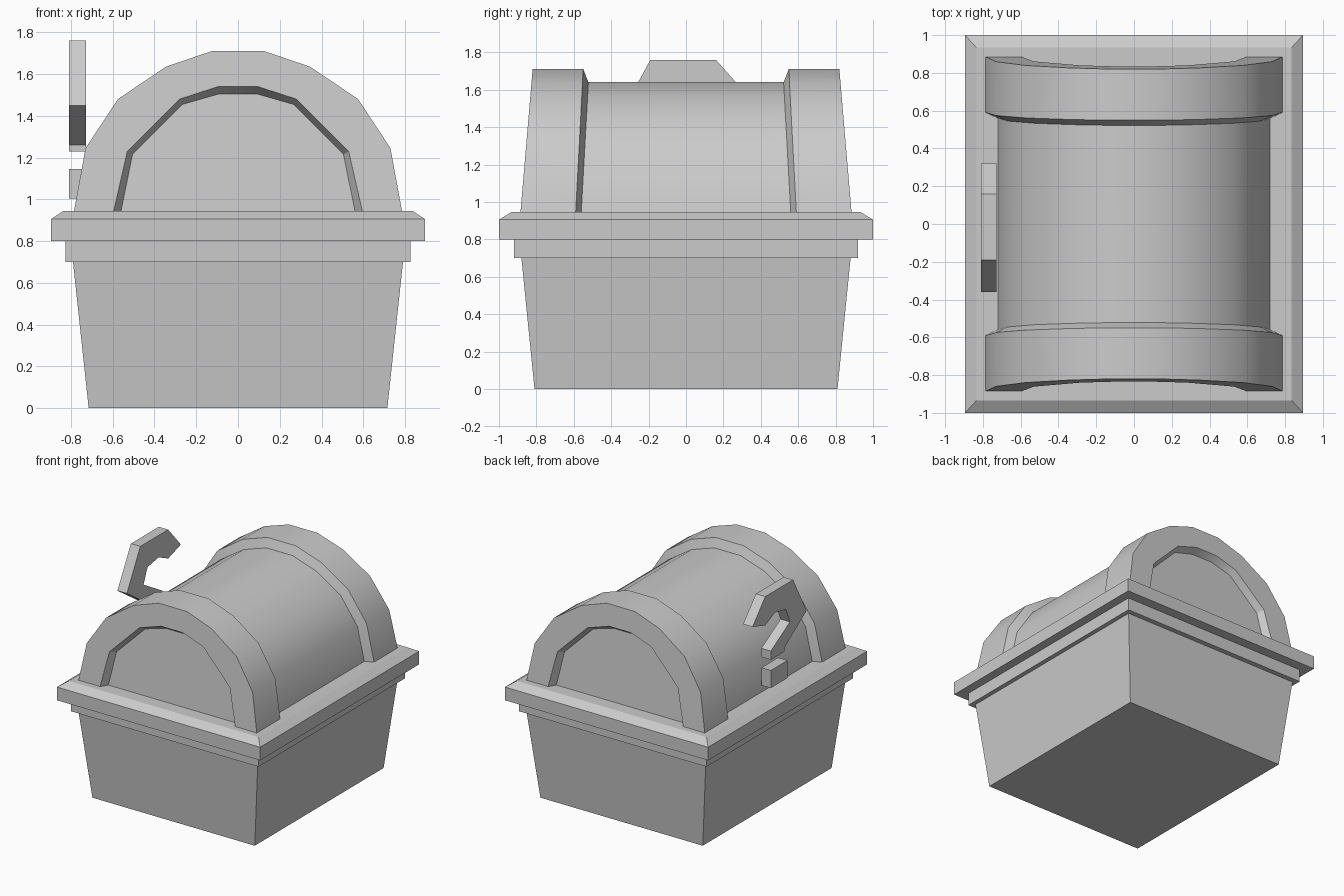
import bpy, bmesh

cube = bpy.data.objects.get("Cube")
if cube:
    bpy.data.objects.remove(cube, do_unlink=True)

grey = bpy.data.materials.new("plain_grey")
grey.use_nodes = True
grey.diffuse_color = (0.6, 0.6, 0.6, 1)
grey.node_tree.nodes["Principled BSDF"].inputs["Base Color"].default_value = (0.6, 0.6, 0.6, 1)


def finish(name, bm):
    mesh = bpy.data.meshes.new(name)
    bm.to_mesh(mesh)
    bm.free()
    mesh.materials.append(grey)
    obj = bpy.data.objects.new(name, mesh)
    bpy.context.collection.objects.link(obj)
    return obj


def bridge(bm, a, b, closed=False):
    for i in range(len(a) if closed else len(a) - 1):
        j = (i + 1) % len(a)
        bm.faces.new((a[i], a[j], b[j], b[i]))


def tapered_box(name, rings):
    """Closed solid through rectangles given as (half width, half depth, height)."""
    bm = bmesh.new()
    loops = [[bm.verts.new((sx * w, sy * d, z))
              for sx, sy in ((-1, -1), (1, -1), (1, 1), (-1, 1))] for w, d, z in rings]
    for a, b in zip(loops, loops[1:]):
        bridge(bm, a, b, True)
    bm.faces.new(loops[0][::-1])
    bm.faces.new(loops[-1])
    bmesh.ops.recalc_face_normals(bm, faces=bm.faces)
    return finish(name, bm)


def side_plate(name, outline, x0, x1):
    """Extrude a (y, z) outline across x."""
    bm = bmesh.new()
    a, b = ([bm.verts.new((x, y, z)) for y, z in outline] for x in (x0, x1))
    bridge(bm, a, b, True)
    bm.faces.new(a)
    bm.faces.new(b[::-1])
    bmesh.ops.recalc_face_normals(bm, faces=bm.faces)
    return finish(name, bm)


# Tapered base and its two rims
tapered_box("chest_base", [(0.715, 0.81, 0), (0.79, 0.88, 0.7)])
tapered_box("lower_rim", [(0.825, 0.92, 0.7), (0.825, 0.92, 0.8)])
tapered_box("upper_rim", [(0.895, 1, 0.8), (0.895, 1, 0.905), (0.835, 0.935, 0.945)])

# Arched lid: half profiles from the rim to the crown
DECK = 0.945
band = [(0.785, DECK), (0.73, 1.245), (0.575, 1.48), (0.345, 1.635), (0.125, 1.71)]
barrel = [(0.72, DECK), (0.67, 1.215), (0.53, 1.43), (0.32, 1.57), (0.115, 1.64)]
recess = [(0.595, DECK), (0.53, 1.23), (0.28, 1.48), (0.095, 1.54)]
panel = [(0.56, DECK), (0.505, 1.215), (0.265, 1.455), (0.09, 1.505)]


def arch(bm, half, y, lean):
    """Arch vertices; the arch leans toward the middle as it rises."""
    full = [(-x, z) for x, z in half] + half[::-1]
    return [bm.verts.new((x, y + lean * (z - DECK), z)) for x, z in full]


bm = bmesh.new()
panel_loop = arch(bm, panel, -0.83, 0.085)
recess_loop = arch(bm, recess, -0.885, 0.085)
front_loop = arch(bm, band, -0.885, 0.085)
back_loop = arch(bm, band, -0.59, 0.053)
neck_loop = arch(bm, barrel, -0.56, 0.055)
middle_loop = arch(bm, barrel, 0, 0)
panel_face = bm.faces.new(panel_loop)
bridge(bm, panel_loop, recess_loop)
bm.faces.new(front_loop + recess_loop[::-1])
for a, b in ((front_loop, back_loop), (back_loop, neck_loop), (neck_loop, middle_loop)):
    bridge(bm, a, b)
bmesh.ops.recalc_face_normals(bm, faces=bm.faces)
bm.normal_update()
if panel_face.normal.y > 0:
    bmesh.ops.reverse_faces(bm, faces=bm.faces)
lid = finish("arched_lid", bm)
mirror = lid.modifiers.new("Mirror", 'MIRROR')
mirror.use_axis = (False, True, False)
bpy.ops.object.select_all(action='DESELECT')
lid.select_set(True)
bpy.context.view_layer.objects.active = lid
bpy.ops.object.shade_smooth_by_angle(angle=0.5)

# Hook ornament and block beside the lid
hook = [(-0.19, 1.76), (0.16, 1.76), (0.32, 1.58), (0.16, 1.53), (0.04, 1.585),
        (-0.1, 1.56), (-0.15, 1.44), (0.09, 1.3), (0.09, 1.23), (-0.08, 1.23),
        (-0.08, 1.26), (-0.36, 1.45)]
block = [(-0.12, 1.005), (0.09, 1.005), (0.09, 1.145), (-0.12, 1.145)]
side_plate("side_hook", hook, -0.81, -0.727)
side_plate("side_block", block, -0.81, -0.727)
